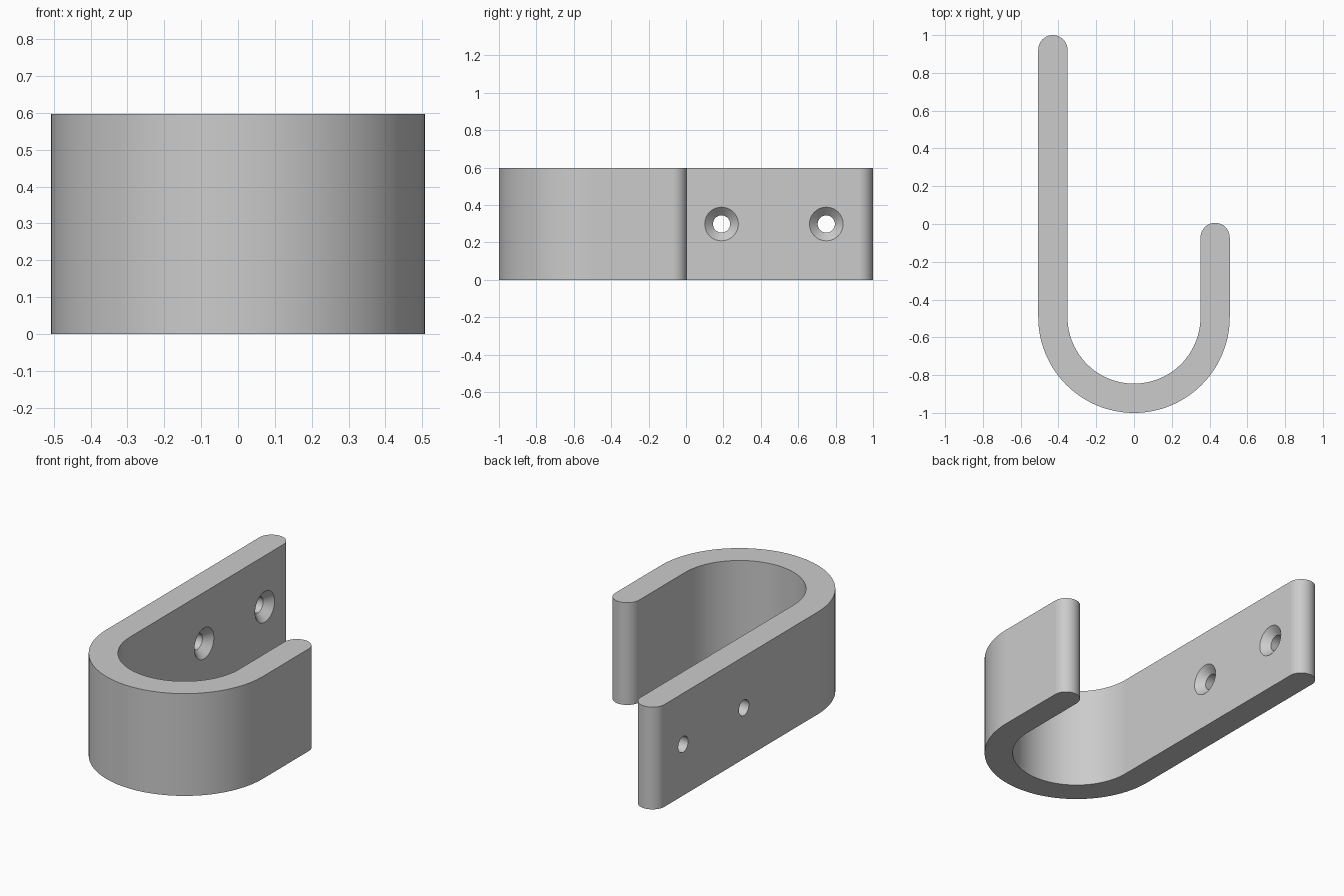
import bpy, bmesh
from math import sin, cos, pi
from mathutils import Matrix

if "Cube" in bpy.data.objects:
    bpy.data.objects.remove(bpy.data.objects["Cube"])

OUTER, INNER, HEIGHT = 0.507, 0.352, 0.597
TIP = (OUTER - INNER) / 2          # radius of the rounded ends
MID = (OUTER + INNER) / 2          # centre line of the strap
BEND_Y = -1 + OUTER

grey = bpy.data.materials.new("light grey")
grey.use_nodes = True
colour = (0.6, 0.6, 0.6, 1)
grey.diffuse_color = colour
grey.node_tree.nodes["Principled BSDF"].inputs["Base Color"].default_value = colour


def arc(cx, cy, r, start, end, steps):
    angles = [start + (end - start) * i / steps for i in range(steps + 1)]
    return [(cx + r * cos(a), cy + r * sin(a)) for a in angles]


def make_object(name, bm):
    bmesh.ops.recalc_face_normals(bm, faces=bm.faces[:])
    mesh = bpy.data.meshes.new(name)
    bm.to_mesh(mesh)
    bm.free()
    mesh.materials.append(grey)
    obj = bpy.data.objects.new(name, mesh)
    bpy.context.collection.objects.link(obj)
    return obj


# J-shaped strap: outer bend, short tip, inner bend, long tip
outline = (arc(0, BEND_Y, OUTER, pi, 2 * pi, 56)
           + arc(MID, 0.006 - TIP, TIP, 0, pi, 20)
           + arc(0, BEND_Y, INNER, 2 * pi, pi, 56)
           + arc(-MID, 1 - TIP, TIP, 0, pi, 20))
bm = bmesh.new()
base = bm.faces.new([bm.verts.new((x, y, 0)) for x, y in outline])
top = bmesh.ops.extrude_face_region(bm, geom=[base], use_keep_orig=True)["geom"]
bmesh.ops.translate(bm, vec=(0, 0, HEIGHT),
                    verts=[v for v in top if isinstance(v, bmesh.types.BMVert)])
hook = make_object("hook", bm)

# Countersunk screw holes through the long arm
BORE, SINK, DEPTH, OVER = 0.046, 0.09, 0.043, 0.02
profile = [(-OUTER - OVER, 0), (-OUTER - OVER, BORE), (-INNER - DEPTH, BORE),
           (-INNER, SINK), (-INNER + OVER, SINK), (-INNER + OVER, 0)]
for number, y in enumerate((0.19, 0.75), 1):
    bm = bmesh.new()
    verts = [bm.verts.new((x, 0, r)) for x, r in profile]
    edges = [bm.edges.new(pair) for pair in zip(verts, verts[1:])]
    bmesh.ops.spin(bm, geom=verts + edges, cent=(0, 0, 0), axis=(1, 0, 0),
                   angle=2 * pi, steps=40)
    bmesh.ops.remove_doubles(bm, verts=bm.verts[:], dist=0.0001)
    bmesh.ops.transform(bm, matrix=Matrix.Translation((0, y, HEIGHT / 2)),
                        verts=bm.verts[:])
    cutter = make_object(f"screw_hole_cutter_{number}", bm)
    cutter.hide_render = True
    cut = hook.modifiers.new("screw hole", "BOOLEAN")
    cut.operation, cut.solver, cut.object = "DIFFERENCE", "EXACT", cutter
    bpy.context.view_layer.objects.active = hook
    bpy.ops.object.modifier_apply(modifier=cut.name)
    bpy.data.objects.remove(cutter)

# Smooth curves, sharp rims, flat straight walls
bpy.ops.object.select_all(action="DESELECT")
hook.select_set(True)
bpy.context.view_layer.objects.active = hook
bpy.ops.object.shade_smooth_by_angle(angle=pi / 6)
weighted = hook.modifiers.new("flat walls", "WEIGHTED_NORMAL")
weighted.keep_sharp = True
